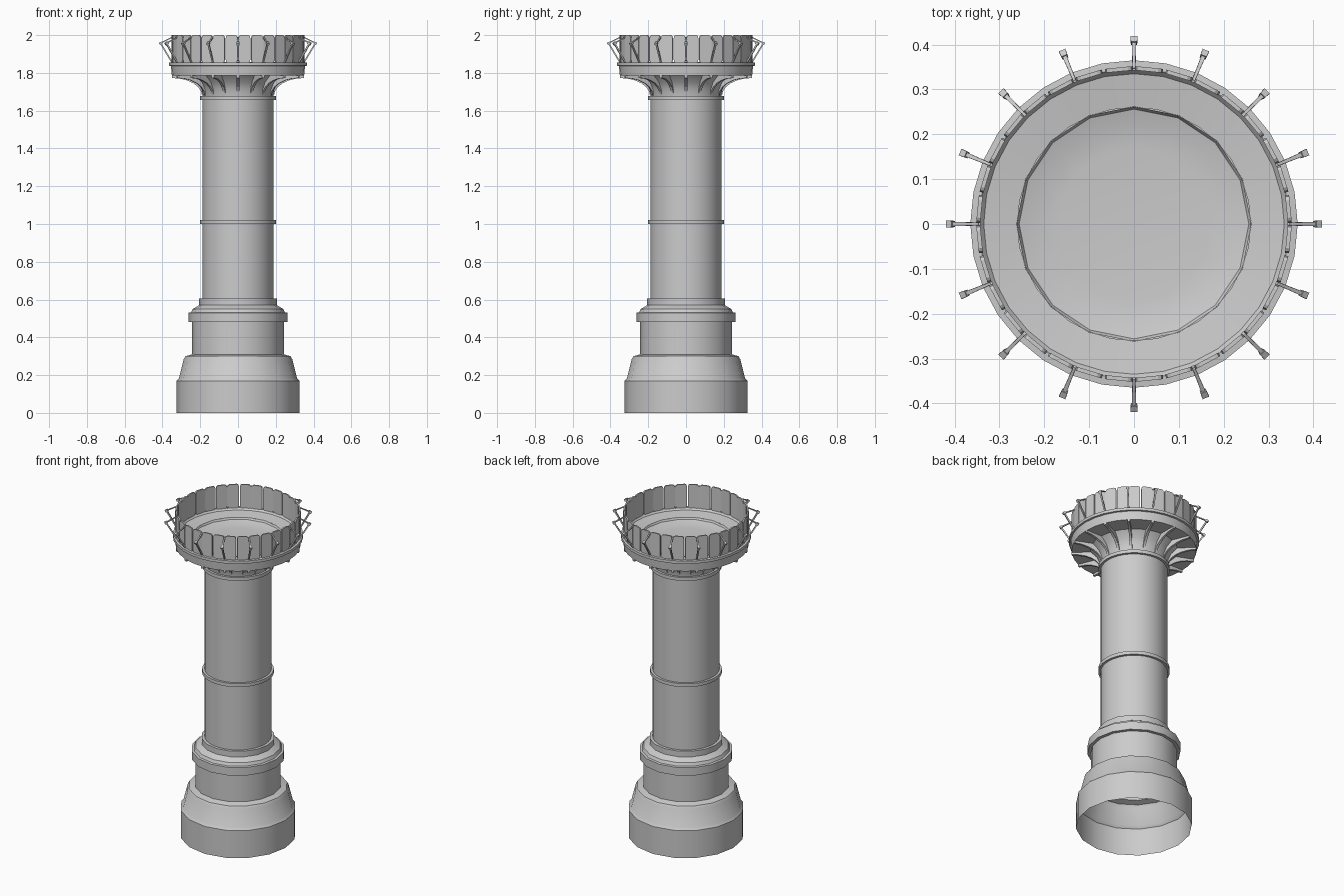
import bpy, bmesh, math
from mathutils import Vector, Matrix

if "Cube" in bpy.data.objects:
    bpy.data.objects.remove(bpy.data.objects["Cube"])


def finish(name, bm, smooth=True):
    bmesh.ops.recalc_face_normals(bm, faces=bm.faces)
    me = bpy.data.meshes.new(name)
    bm.to_mesh(me)
    bm.free()
    ob = bpy.data.objects.new(name, me)
    bpy.context.collection.objects.link(ob)
    if smooth:
        bpy.ops.object.select_all(action='DESELECT')
        ob.select_set(True)
        bpy.context.view_layer.objects.active = ob
        bpy.ops.object.shade_smooth_by_angle(angle=math.radians(32))
    return ob


def lathe(name, profile, n=16, cap_end=False, closed=False):
    """Spin (radius, z) points round the z axis, with a vertex on +x."""
    bm = bmesh.new()
    rings = [[bm.verts.new((r * math.cos(2 * math.pi * i / n), r * math.sin(2 * math.pi * i / n), z))
              for i in range(n)] for r, z in profile]
    pairs = list(zip(rings, rings[1:]))
    if closed:
        pairs.append((rings[-1], rings[0]))
    for a, b in pairs:
        for i in range(n):
            j = (i + 1) % n
            bm.faces.new((a[i], a[j], b[j], b[i]))
    if cap_end:
        bm.faces.new(rings[-1])
    return finish(name, bm)


def slab(bm, outline, thick, mat):
    """Extrude an outline in the local xz plane along y, then place it with mat."""
    sides = [[bm.verts.new(mat @ Vector((x, s * thick / 2, z))) for x, z in outline] for s in (-1, 1)]
    bm.faces.new(sides[0])
    bm.faces.new(sides[1][::-1])
    n = len(outline)
    for i in range(n):
        j = (i + 1) % n
        bm.faces.new((sides[0][i], sides[1][i], sides[1][j], sides[0][j]))


def turn(deg):
    return Matrix.Rotation(math.radians(deg), 4, 'Z')


def bar(bm, p, q, w0, w1, h, mat):
    """Tapered bar from p to q, points given as (radius, z)."""
    d = (Vector(q) - Vector(p)).normalized()
    nrm = Vector((-d.y, d.x)) * h / 2
    ends = []
    for pt, w in ((Vector(p), w0), (Vector(q), w1)):
        ends.append([bm.verts.new(mat @ Vector((c.x, s * w / 2, c.y)))
                     for c, s in ((pt + nrm, -1), (pt + nrm, 1), (pt - nrm, 1), (pt - nrm, -1))])
    bm.faces.new(ends[0])
    bm.faces.new(ends[1][::-1])
    for i in range(4):
        j = (i + 1) % 4
        bm.faces.new((ends[0][i], ends[0][j], ends[1][j], ends[1][i]))


# Stepped pedestal, open underneath
lathe("pedestal", [(0.325, 0), (0.325, 0.17), (0.312, 0.185), (0.287, 0.285), (0.278, 0.30),
                   (0.243, 0.31), (0.243, 0.48), (0.262, 0.48), (0.262, 0.53), (0.248, 0.532),
                   (0.24, 0.55), (0.206, 0.57), (0.206, 0.605), (0.187, 0.605)])

# Shaft with its two narrow bands
lathe("shaft", [(0.187, 0.60), (0.187, 1.69)], n=32)
for nm, z in (("middle_band", 1.0), ("upper_band", 1.656)):
    lathe(nm, [(0.18, z), (0.201, z), (0.201, z + 0.021), (0.18, z + 0.021)], n=32, closed=True)

# Flared neck, platform edge, rim and sunken floor
lathe("platform", [(0.187, 1.675), (0.192, 1.71), (0.21, 1.75), (0.245, 1.785), (0.35, 1.785),
                   (0.355, 1.836), (0.365, 1.838), (0.365, 1.855), (0.345, 1.857), (0.335, 1.845),
                   (0.26, 1.835)], n=32)
lathe("floor_dish", [(0.262, 1.836), (0.256, 1.825), (0.22, 1.815), (0.17, 1.81)], cap_end=True)

# Curved bracket fins below the platform
bm = bmesh.new()
arc = [(0.352 - 0.157 * math.sin(t), 1.68 + 0.105 * math.cos(t))
       for t in [math.pi / 2 * k / 6 for k in range(7)]]
arc = [(0.19 + 0.16 * (1 - math.cos(t)), 1.678 + 0.095 * math.sin(t))
       for t in [math.pi / 2 * k / 6 for k in range(7)]]
fin = arc + [(0.35, 1.787), (0.18, 1.787)]
for i in range(16):
    slab(bm, fin, 0.014, turn(22.5 * i))
finish("bracket_fins", bm, smooth=False)

# Parapet panels with clipped corners
bm = bmesh.new()
w, c, z0, z1 = 0.031, 0.011, 1.853, 2.0
half = [(w - c, z0), (w - c * 0.3, z0 + c * 0.4), (w, z0 + c * 1.4),
        (w, z1 - c * 1.4), (w - c * 0.3, z1 - c * 0.4), (w - c, z1)]
panel = half + [(-x, z) for x, z in reversed(half)]
for i in range(32):
    slab(bm, panel, 0.009, turn(11.25 * (i + 0.5)) @ Matrix.Translation((0, 0, 0))
         @ Matrix.Rotation(math.pi / 2, 4, 'Z') @ Matrix.Translation((0, -0.346, 0)))
finish("parapet_panels", bm, smooth=False)

# Outward struts with small end blocks
bm = bmesh.new()
for i in range(16):
    m = turn(22.5 * i)
    bar(bm, (0.346, 1.85), (0.41, 1.957), 0.007, 0.010, 0.008, m)
    bar(bm, (0.346, 1.99), (0.41, 1.957), 0.006, 0.010, 0.006, m)
    bar(bm, (0.346, 1.85), (0.346, 1.992), 0.007, 0.007, 0.008, m)
    bar(bm, (0.403, 1.96), (0.416, 1.952), 0.014, 0.016, 0.014, m)
finish("struts", bm, smooth=False)
